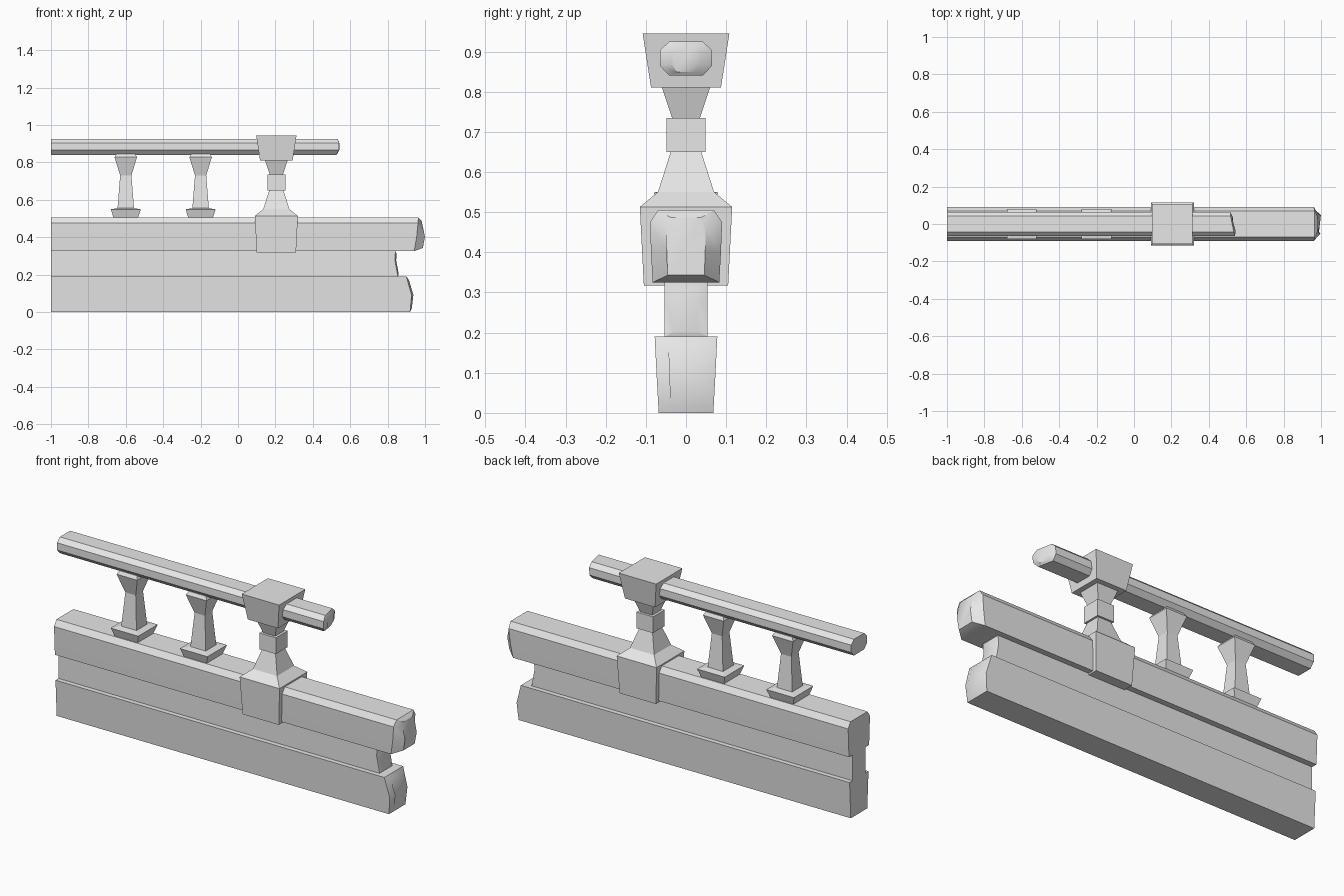
import bpy
import bmesh
from math import radians

cube = bpy.data.objects.get("Cube")
if cube:
    bpy.data.objects.remove(cube, do_unlink=True)

# Single plain stone colour
STONE = (0.8, 0.8, 0.8, 1)
stone = bpy.data.materials.new("stone grey")
stone.use_nodes = True
stone.diffuse_color = STONE
stone.node_tree.nodes["Principled BSDF"].inputs["Base Color"].default_value = STONE


def loft(name, rings):
    """Skin a list of closed rings and cap both ends."""
    bm = bmesh.new()
    loops = [[bm.verts.new(p) for p in ring] for ring in rings]
    for a, b in zip(loops, loops[1:]):
        for i in range(len(a)):
            j = (i + 1) % len(a)
            bm.faces.new((a[i], a[j], b[j], b[i]))
    bm.faces.new(loops[0])
    bm.faces.new(loops[-1])
    bmesh.ops.recalc_face_normals(bm, faces=bm.faces)
    mesh = bpy.data.meshes.new(name)
    bm.to_mesh(mesh)
    bm.free()
    mesh.materials.append(stone)
    obj = bpy.data.objects.new(name, mesh)
    bpy.context.collection.objects.link(obj)
    return obj


def interpolate(table, z):
    """Piecewise linear lookup of x by height, lowest height first."""
    for (z0, x0), (z1, x1) in zip(table, table[1:]):
        if z <= z1:
            return x0 + (x1 - x0) * (z - z0) / (z1 - z0)
    return table[-1][1]


def beam(name, half, edge, tip, skew=0.0):
    """Mirrored profile run along x, flat at the left, broken at the right."""
    outline = half + [(-y, z) for y, z in reversed(half)]
    mid = (half[0][1] + half[-1][1]) / 2
    inner = [(y * 0.55, mid + (z - mid) * 0.8) for y, z in outline]
    obj = loft(name, [
        [(-1, y, z) for y, z in outline],
        [(interpolate(edge, z) - skew * y, y, z) for y, z in outline],
        [(interpolate(tip, z) - skew * y, y, z) for y, z in inner],
    ])
    bpy.ops.object.select_all(action="DESELECT")
    obj.select_set(True)
    bpy.context.view_layer.objects.active = obj
    bpy.ops.object.shade_smooth_by_angle(angle=radians(30))


def square_stack(name, x, levels):
    """Square-sectioned pillar from (half width, height) levels."""
    corners = ((-1, -1), (1, -1), (1, 1), (-1, 1))
    loft(name, [[(x + sx * r, sy * r, z) for sx, sy in corners]
                for r, z in levels])


# Stone wall: plinth, recessed band, coping
beam("plinth", [(0.068, 0), (0.073, 0.09), (0.078, 0.19)],
     [(0, 0.92), (0.09, 0.928), (0.19, 0.9)],
     [(0, 0.927), (0.09, 0.938), (0.19, 0.908)])
beam("recessed_band", [(0.053, 0.19), (0.053, 0.28), (0.053, 0.325)],
     [(0.19, 0.855), (0.28, 0.838), (0.325, 0.842)],
     [(0.19, 0.862), (0.28, 0.845), (0.325, 0.848)])
beam("coping", [(0.083, 0.325), (0.087, 0.4), (0.09, 0.475), (0.07, 0.505)],
     [(0.325, 0.942), (0.4, 0.955), (0.505, 0.965)],
     [(0.325, 0.985), (0.4, 1.0), (0.505, 0.978)])

# Octagonal handrail with a slanted broken end
beam("handrail", [(0.042, 0.84), (0.065, 0.865), (0.065, 0.903), (0.042, 0.925)],
     [(0.84, 0.518), (0.88, 0.53), (0.925, 0.525)],
     [(0.84, 0.525), (0.88, 0.54), (0.925, 0.53)], skew=0.2)

# Main post with its saddle, neck block and flared cap
square_stack("main_post", 0.205, [
    (0.105, 0.317), (0.115, 0.513), (0.07, 0.55), (0.038, 0.65),
    (0.048, 0.65), (0.048, 0.735), (0.035, 0.735), (0.06, 0.81),
    (0.087, 0.81), (0.108, 0.945)])

# Small balusters on flared feet
for side, x in (("right", -0.6), ("middle", -0.2)):
    square_stack(side + "_baluster", x, [
        (0.065, 0.503), (0.08, 0.549), (0.044, 0.555), (0.03, 0.73),
        (0.06, 0.828), (0.05, 0.845)])
